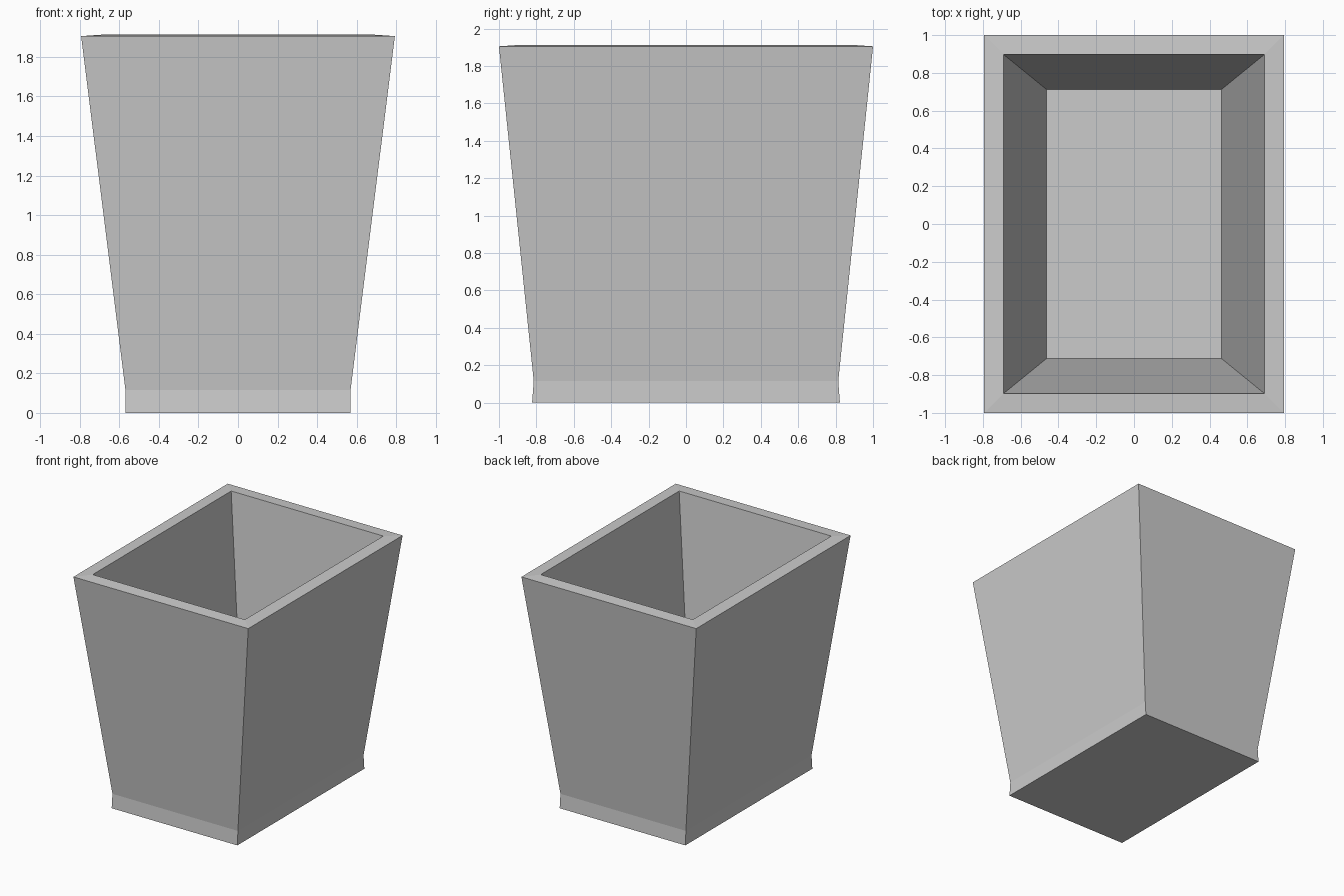
import bpy
import bmesh

cube = bpy.data.objects.get("Cube")
if cube:
    bpy.data.objects.remove(cube, do_unlink=True)

# Plain grey material
grey = bpy.data.materials.new("light_grey")
grey.use_nodes = True
colour = (0.6, 0.6, 0.6, 1)
grey.diffuse_color = colour
grey.node_tree.nodes["Principled BSDF"].inputs["Base Color"].default_value = colour

# Half width, half depth and height of each ring, from the base, up the
# outside, over the rim and down to the inner floor
RINGS = [
    (0.57, 0.823, 0),
    (0.569, 0.814, 0.115),
    (0.793, 1.0, 1.905),
    (0.69, 0.897, 1.912),
    (0.464, 0.713, 0.115),
]
CORNERS = [(-1, -1), (1, -1), (1, 1), (-1, 1)]

bm = bmesh.new()
loops = [[bm.verts.new((sx * w, sy * d, z)) for sx, sy in CORNERS]
         for w, d, z in RINGS]

# Walls and rim
for low, high in zip(loops, loops[1:]):
    for i in range(4):
        j = (i + 1) % 4
        bm.faces.new((low[i], low[j], high[j], high[i]))

# Underside and inner floor
bm.faces.new(loops[0][::-1])
bm.faces.new(loops[-1])

mesh = bpy.data.meshes.new("tapered_bin")
bm.to_mesh(mesh)
bm.free()
mesh.materials.append(grey)
bin_object = bpy.data.objects.new("tapered_bin", mesh)
bpy.context.collection.objects.link(bin_object)
